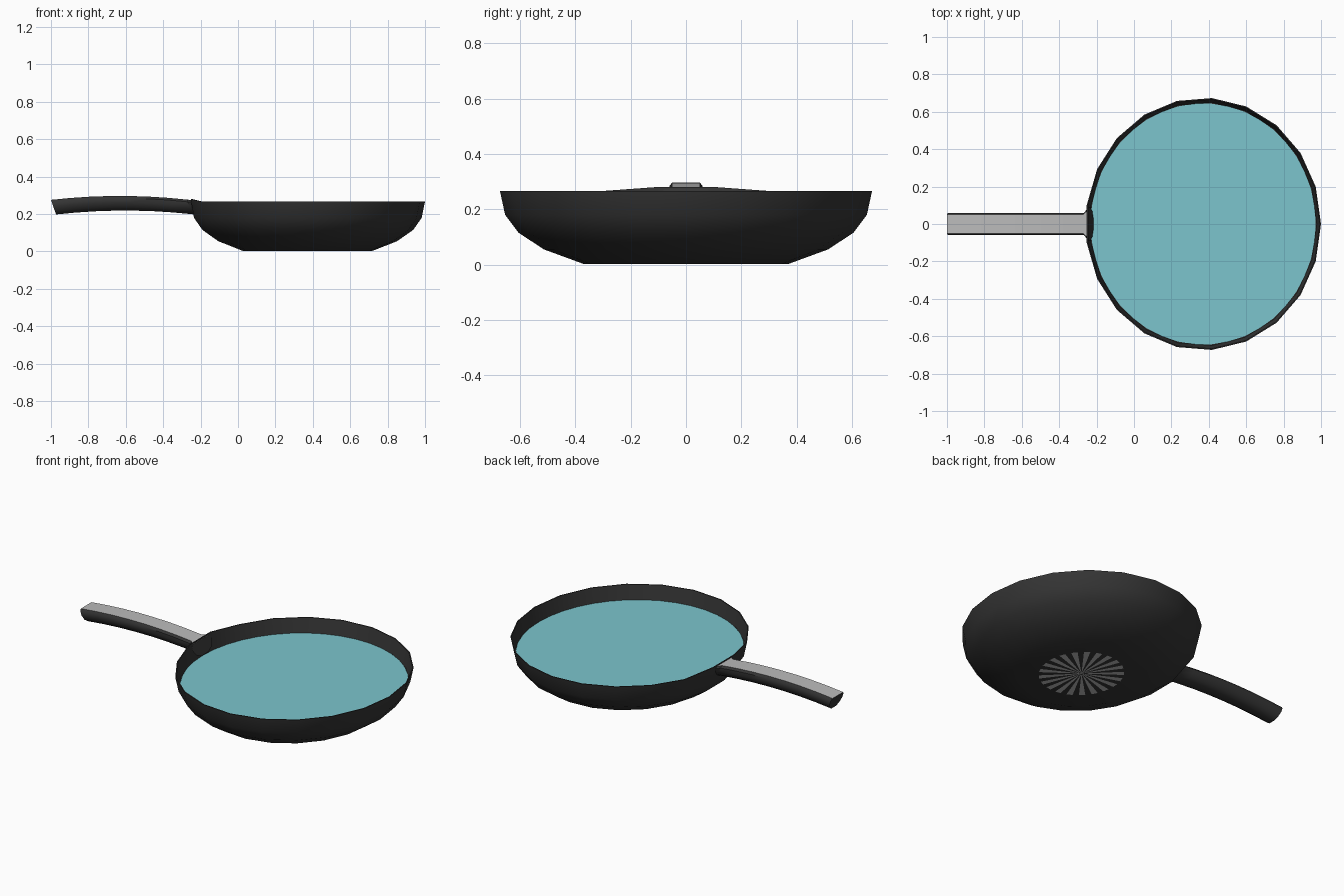
import bpy, bmesh, math

if "Cube" in bpy.data.objects:
    bpy.data.objects.remove(bpy.data.objects["Cube"])

CX, SQUASH, SIDES = 0.37, 0.933, 21


def material(name, rgb):
    m = bpy.data.materials.new(name)
    m.diffuse_color = (*rgb, 1)
    m.use_nodes = True
    m.node_tree.nodes["Principled BSDF"].inputs["Base Color"].default_value = m.diffuse_color
    return m


BLACK = material("black_coating", (0.035, 0.035, 0.035))
STEEL = material("steel", (0.5, 0.5, 0.5))
TEAL = material("teal", (0.2, 0.56, 0.61))


def ring(bm, r, z, n=SIDES):
    return [bm.verts.new((CX + SQUASH * r * math.cos(2 * math.pi * i / n),
                          r * math.sin(2 * math.pi * i / n), z)) for i in range(n)]


def bridge(bm, a, b, mat=0):
    n = len(a)
    for i in range(n):
        j = (i + 1) % n
        bm.faces.new((a[i], a[j], b[j], b[i])).material_index = mat


def finish(bm, name, mats, smooth=None):
    bmesh.ops.recalc_face_normals(bm, faces=bm.faces)
    me = bpy.data.meshes.new(name)
    bm.to_mesh(me)
    bm.free()
    ob = bpy.data.objects.new(name, me)
    bpy.context.collection.objects.link(ob)
    for m in mats:
        me.materials.append(m)
    if smooth:
        bpy.ops.object.select_all(action='DESELECT')
        ob.select_set(True)
        bpy.context.view_layer.objects.active = ob
        bpy.ops.object.shade_smooth_by_angle(angle=math.radians(smooth))
    return ob


# Pan body: outer bowl, thin rim, inner wall and floor
bm = bmesh.new()
profile = [(0.37, 0.002), (0.515, 0.055), (0.607, 0.115), (0.656, 0.18),
           (0.675, 0.267), (0.669, 0.267), (0.651, 0.18)]
rings = [ring(bm, r, z) for r, z in profile]
for a, b in zip(rings, rings[1:]):
    bridge(bm, a, b)
bm.faces.new(rings[0])
bm.faces.new(rings[-1])
for r in rings[4:6]:          # rim rises to meet the handle
    for i in (10, 11):
        r[i].co.z += 0.014
finish(bm, "pan_body", [BLACK], 35)

# Cooking surface
bm = bmesh.new()
bm.faces.new(ring(bm, 0.645, 0.184, 42))
finish(bm, "cooking_surface", [TEAL])

# Steel spokes on the underside
bm = bmesh.new()
outer = ring(bm, 0.24, 0.0, SIDES * 2)
centre = bm.verts.new((CX, 0, 0))
for i in range(0, SIDES * 2, 2):
    bm.faces.new((centre, outer[i + 1], outer[i]))
finish(bm, "base_spokes", [STEEL])

# Handle: rounded section swept along a shallow arch, steel strip on top
half = [(0.050, 0.0), (0.060, -0.012), (0.060, -0.035), (0.046, -0.062), (0.022, -0.078)]
section = half + [(-y, z) for y, z in reversed(half)]
stations = [(-1.0 + 0.104 * i, 1.0) for i in range(8)] + [(-0.245, 1.5)]
bm = bmesh.new()
loops = []
for x, wide in stations:
    top = 0.297 - 0.021 * ((x + 0.63) / 0.37) ** 2
    loops.append([bm.verts.new((x - 0.35 * z, y * wide, top + z)) for y, z in section])
for a, b in zip(loops, loops[1:]):
    bridge(bm, a, b)
bm.faces.new(loops[0])
bm.faces.new(loops[-1])
bm.normal_update()
for f in bm.faces:
    if all(abs(v.co.y) < 0.08 and v.index is not None for v in f.verts):
        ys = [v.co.y for v in f.verts]
        if len(ys) == 4 and max(ys) > 0.049 and min(ys) < -0.049:
            f.material_index = 1
finish(bm, "handle", [BLACK, STEEL], 40)
